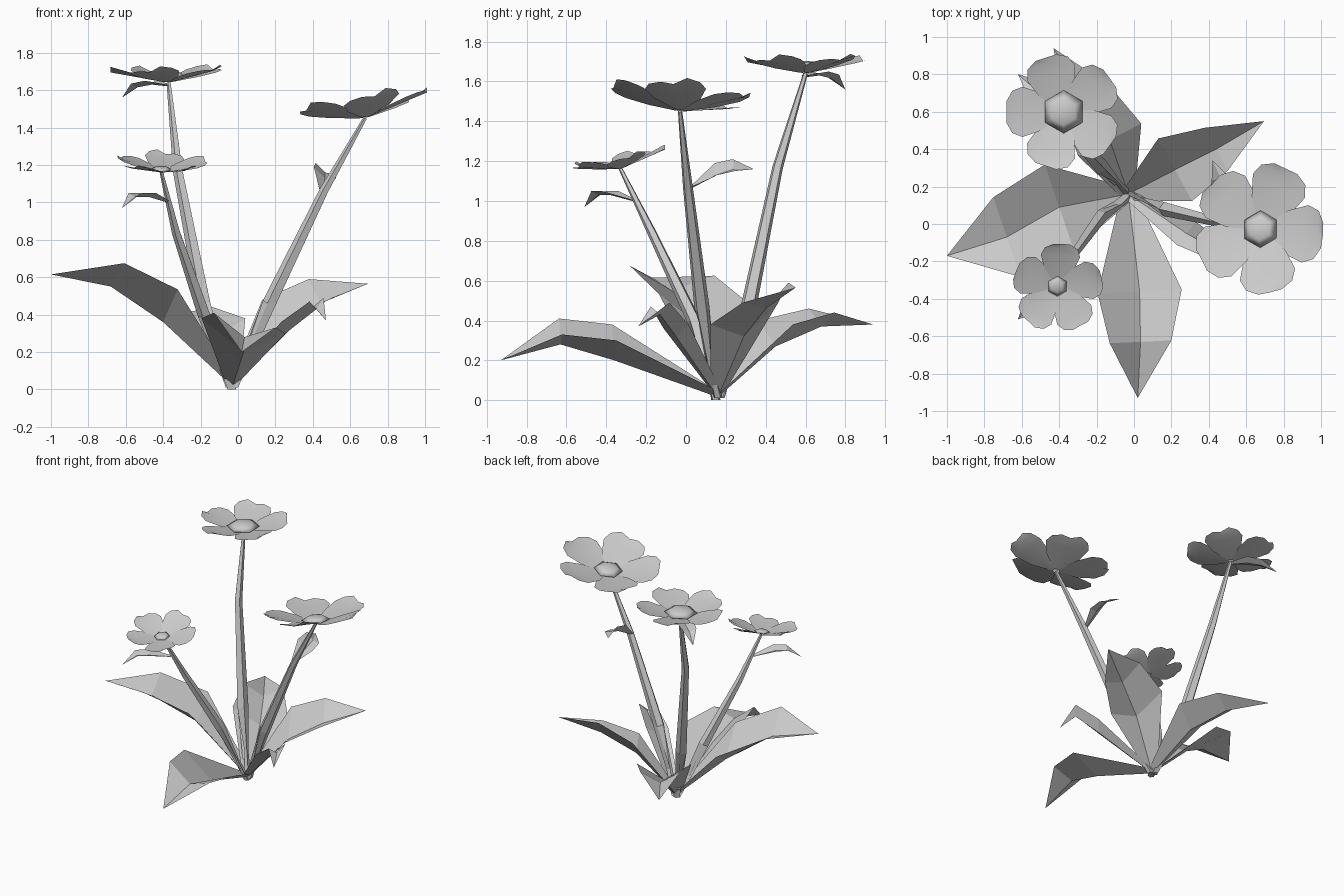
import bpy, math
from mathutils import Vector

if "Cube" in bpy.data.objects:
    bpy.data.objects.remove(bpy.data.objects["Cube"])


def make(name, verts, faces, smooth=False):
    me = bpy.data.meshes.new(name)
    me.from_pydata([tuple(v) for v in verts], [], faces)
    me.update()
    if smooth:
        for p in me.polygons:
            p.use_smooth = True
    ob = bpy.data.objects.new(name, me)
    bpy.context.collection.objects.link(ob)
    return ob


# Folded leaf: a spine ending in a point, with raised edges on either side
def leaf(name, spine, widths, rises, roll):
    pts = [Vector(p) for p in spine]
    d = pts[-1] - pts[0]
    side = Vector((-d.y, d.x, 0)).normalized()
    verts, faces = [], []
    for i, (p, w, h) in enumerate(zip(pts, widths, rises)):
        r = roll if i else 0
        verts += [p + side * w + Vector((0, 0, h + r)), p,
                  p - side * w + Vector((0, 0, h - r))]
    n = len(widths)
    for i in range(n - 1):
        a = 3 * i
        faces += [(a, a + 1, a + 4, a + 3), (a + 1, a + 2, a + 5, a + 4)]
    a, t = 3 * (n - 1), 3 * n
    verts.append(pts[-1])
    faces += [(a, a + 1, t), (a + 1, a + 2, t)]
    return make(name, verts, faces)


# Tapered faceted stem through a few points
def stem(name, path, radii, sides=5):
    pts = [Vector(p) for p in path]
    n = len(pts)
    verts, faces = [], []
    for i, (p, r) in enumerate(zip(pts, radii)):
        d = (pts[min(i + 1, n - 1)] - pts[max(i - 1, 0)]).normalized()
        u = d.cross(Vector((0, 1, 0))).normalized()
        v = d.cross(u)
        if i == 0:
            u, v = Vector((-1, 0, 0)), Vector((0, 1, 0))
        for k in range(sides):
            a = 2 * math.pi * k / sides
            verts.append(p + (u * math.cos(a) + v * math.sin(a)) * r)
    for i in range(n - 1):
        for k in range(sides):
            a, b = i * sides + k, i * sides + (k + 1) % sides
            faces.append((a, a + sides, b + sides, b))
    faces += [tuple(range(sides)), tuple(range(n * sides - 1, (n - 1) * sides - 1, -1))]
    return make(name, verts, faces)


# Five rounded, slightly overlapping petals and a six-sided domed heart
PETAL = [(0.06, 0.06), (0.40, 0.33), (0.72, 0.44), (0.90, 0.37), (1.0, 0.19)]


def flower(name, centre, radius, heart, cup, normal, turn):
    rot = Vector((0, 0, 1)).rotation_difference(Vector(normal).normalized())
    verts, faces = [], []
    for k in range(5):
        ang = math.radians(turn + 72 * k)
        s = len(verts)
        for r, w in PETAL:
            for t in (-1, 0, 1):
                x, y = r * radius, t * w * radius
                z = radius * (cup * r + 0.06 * abs(t) * r + 0.04 * t * r)
                v = Vector((x * math.cos(ang) - y * math.sin(ang),
                            x * math.sin(ang) + y * math.cos(ang), z))
                verts.append(rot @ v + Vector(centre))
        for i in range(len(PETAL) - 1):
            for j in range(2):
                a = s + 3 * i + j
                faces.append((a, a + 3, a + 4, a + 1))
    make(name + "_petals", verts, faces, True)
    verts, faces = [], []
    for r, z in ((0.9, 0.15), (1.0, 0.22), (0.6, 0.45)):
        for k in range(6):
            a = math.pi / 3 * k + math.pi / 6
            v = Vector((r * heart * math.cos(a), r * heart * math.sin(a), z * heart + 0.005))
            verts.append(rot @ v + Vector(centre))
    verts.append(rot @ Vector((0, 0, 0.55 * heart)) + Vector(centre))
    for i in range(2):
        for k in range(6):
            a, b = 6 * i + k, 6 * i + (k + 1) % 6
            faces.append((a, b, b + 6, a + 6))
    faces += [(12 + k, 12 + (k + 1) % 6, 18) for k in range(6)]
    make(name + "_heart", verts, faces, True)


B = (-0.03, 0.16, 0.015)

# Large ground leaves
leaf("left_leaf", [B, (-0.40, 0.09, 0.36), (-0.68, -0.07, 0.55), (-1.0, -0.17, 0.615)],
     (0.04, 0.24, 0.225), (0.03, 0.15, 0.10), 0.025)
leaf("front_leaf", [B, (0.03, -0.36, 0.20), (0.035, -0.63, 0.28), (0.02, -0.93, 0.20)],
     (0.04, 0.225, 0.165), (0.03, 0.14, 0.09), -0.04)
leaf("right_leaf", [B, (0.22, 0.29, 0.32), (0.44, 0.40, 0.46), (0.695, 0.55, 0.565)],
     (0.04, 0.19, 0.13), (0.03, 0.11, 0.08), 0.05)
leaf("back_leaf", [B, (-0.13, 0.45, 0.27), (-0.26, 0.68, 0.37), (-0.43, 0.94, 0.38)],
     (0.04, 0.19, 0.14), (0.03, 0.12, 0.08), 0.01)
leaf("small_ground_leaf", [B, (0.28, -0.05, 0.32), (0.42, -0.13, 0.43), (0.47, -0.24, 0.37)],
     (0.03, 0.08, 0.06), (0.02, 0.05, 0.05), 0.01)

# Stems
stem("tall_stem", [(-0.04, 0.17, 0.01), (-0.18, 0.31, 0.45), (-0.32, 0.46, 1.17), (-0.37, 0.60, 1.64)],
     (0.025, 0.042, 0.028, 0.012))
stem("right_stem", [(-0.02, 0.16, 0.01), (0.17, 0.08, 0.46), (0.46, 0.01, 1.06), (0.68, -0.03, 1.45)],
     (0.025, 0.04, 0.026, 0.011))
stem("left_stem", [(-0.03, 0.15, 0.0), (-0.18, 0.04, 0.40), (-0.33, -0.17, 0.84), (-0.41, -0.33, 1.165)],
     (0.025, 0.036, 0.024, 0.01))

# Little leaves on the stems
leaf("tall_stem_leaf", [(-0.37, 0.59, 1.62), (-0.46, 0.67, 1.63), (-0.54, 0.73, 1.615), (-0.62, 0.80, 1.56)],
     (0.015, 0.06, 0.05), (0.01, 0.02, 0.02), 0.0)
leaf("right_stem_leaf", [(0.45, 0.02, 1.06), (0.465, 0.15, 1.13), (0.465, 0.24, 1.16), (0.42, 0.34, 1.16)],
     (0.015, 0.06, 0.05), (0.01, 0.03, 0.02), 0.03)
leaf("left_stem_leaf", [(-0.38, -0.27, 1.0), (-0.48, -0.38, 1.03), (-0.55, -0.44, 1.03), (-0.62, -0.51, 0.97)],
     (0.015, 0.06, 0.05), (0.01, 0.02, 0.02), 0.0)

# Flowers
flower("tall_flower", (-0.375, 0.60, 1.64), 0.305, 0.115, 0.20, (-0.02, -0.01, 1), 36)
flower("right_flower", (0.68, -0.03, 1.45), 0.35, 0.10, 0.22, (-0.17, 0.09, 1), -7)
flower("left_flower", (-0.41, -0.33, 1.16), 0.24, 0.055, 0.22, (0.03, -0.20, 1), 13)
